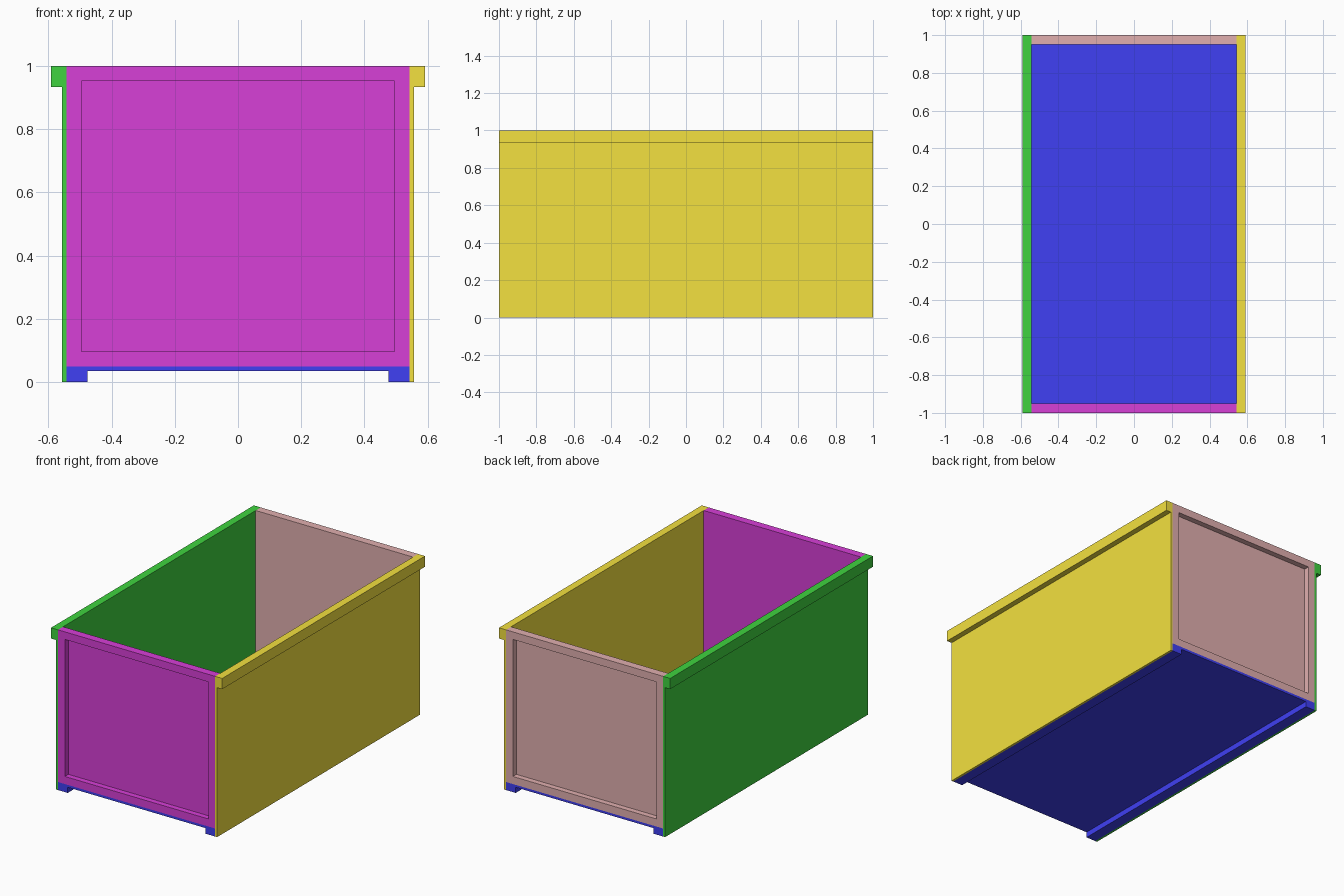
import bpy, bmesh

if "Cube" in bpy.data.objects:
    bpy.data.objects.remove(bpy.data.objects["Cube"])

HALF_W, LENGTH, HEIGHT = 0.543, 2.0, 1.0   # inner half width, length, height
SKIN, RIM, FRAME = 0.015, 0.05, 0.067      # sheet, rim and border thickness


def finish(name, bm, color):
    bmesh.ops.recalc_face_normals(bm, faces=bm.faces)
    mesh = bpy.data.meshes.new(name)
    bm.to_mesh(mesh)
    bm.free()
    mat = bpy.data.materials.new(name + "_paint")
    mat.diffuse_color = (*color, 1)
    mat.use_nodes = True
    mat.node_tree.nodes["Principled BSDF"].inputs["Base Color"].default_value = mat.diffuse_color
    mesh.materials.append(mat)
    obj = bpy.data.objects.new(name, mesh)
    bpy.context.collection.objects.link(obj)
    return obj


def extrude_profile(name, profile, color):
    """Sweep an x-z outline along the full length of the box."""
    bm = bmesh.new()
    face = bm.faces.new([bm.verts.new((x, -LENGTH / 2, z)) for x, z in profile])
    new = bmesh.ops.extrude_face_region(bm, geom=[face])["geom"]
    verts = [v for v in new if isinstance(v, bmesh.types.BMVert)]
    bmesh.ops.translate(bm, verts=verts, vec=(0, LENGTH, 0))
    return finish(name, bm, color)


def end_panel(name, side, color):
    """Upright end panel with a recessed field on its outer face."""
    bm = bmesh.new()
    bmesh.ops.create_cube(bm, size=1)
    bmesh.ops.scale(bm, verts=bm.verts, vec=(2 * HALF_W, RIM, HEIGHT - RIM))
    bmesh.ops.translate(bm, verts=bm.verts,
                        vec=(0, side * (LENGTH - RIM) / 2, (HEIGHT + RIM) / 2))
    bm.normal_update()
    outer = max(bm.faces, key=lambda f: f.normal.y * side)
    bmesh.ops.inset_region(bm, faces=[outer], thickness=FRAME)
    field = bmesh.ops.extrude_discrete_faces(bm, faces=[outer])["faces"][0]
    bmesh.ops.translate(bm, verts=field.verts, vec=(0, -side * (RIM - SKIN), 0))
    return finish(name, bm, color)


# Floor with a runner along each long edge
foot = HALF_W - FRAME
under = RIM - SKIN
extrude_profile("floor", [(-HALF_W, 0), (-foot, 0), (-foot, under), (foot, under),
                          (foot, 0), (HALF_W, 0), (HALF_W, RIM), (-HALF_W, RIM)],
                (0.05, 0.05, 0.9))

# Side walls with an outward lip along the top
for name, s, color in (("left_wall", -1, (0.05, 0.65, 0.05)),
                       ("right_wall", 1, (0.9, 0.75, 0.05))):
    wall, lip, lip_z = HALF_W + 0.013, HALF_W + 0.048, HEIGHT - FRAME
    extrude_profile(name, [(s * x, z) for x, z in (
        (HALF_W, 0), (wall, 0), (wall, lip_z), (lip, lip_z),
        (lip, HEIGHT), (HALF_W, HEIGHT))], color)

# Front and back panels
end_panel("front_panel", -1, (0.68, 0.05, 0.68))
end_panel("back_panel", 1, (0.75, 0.43, 0.43))
